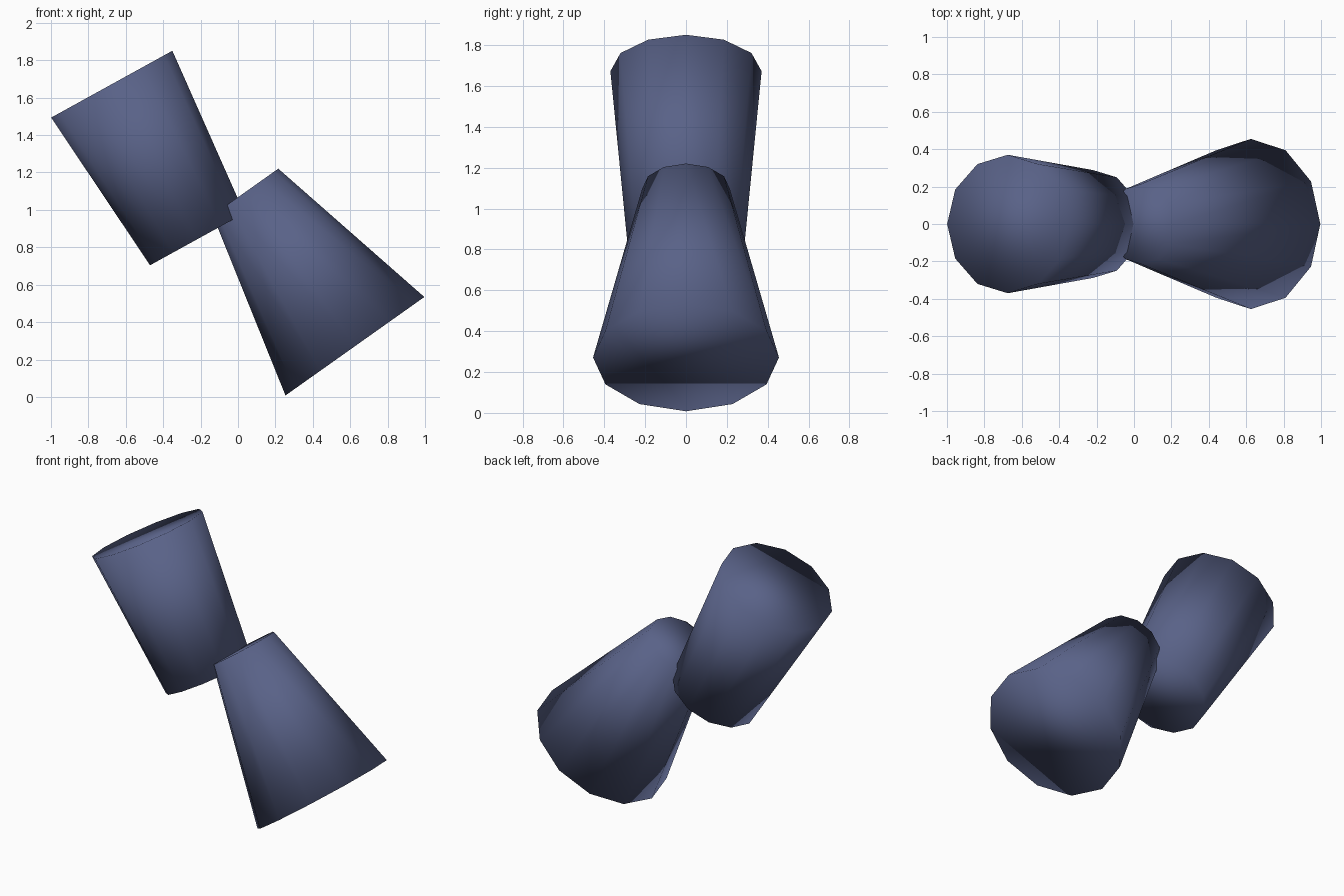
import bpy
from mathutils import Vector

cube = bpy.data.objects.get("Cube")
if cube:
    bpy.data.objects.remove(cube, do_unlink=True)

slate_blue = bpy.data.materials.new("slate_blue")
slate_blue.use_nodes = True
color = (0.10, 0.122, 0.245, 1)
slate_blue.diffuse_color = color
slate_blue.node_tree.nodes["Principled BSDF"].inputs["Base Color"].default_value = color


def tapered_barrel(name, low, high, low_radius, high_radius):
    """Closed twelve-sided tapered barrel between two centre points."""
    low, high = Vector(low), Vector(high)
    axis = high - low
    bpy.ops.mesh.primitive_cone_add(
        vertices=12, radius1=low_radius, radius2=high_radius,
        depth=axis.length, location=(low + high) / 2,
        # tilt about y only, so one corner lies in the xz plane
        rotation=(0, Vector((0, 0, 1)).rotation_difference(axis).to_euler().y, 0))
    barrel = bpy.context.object
    barrel.name = name
    barrel.data.materials.append(slate_blue)
    # soft shading runs over the rims as well
    bpy.ops.object.shade_smooth()
    return barrel


# Upper barrel, leaning to the right
tapered_barrel("upper_barrel", (-0.218, 0, 0.843), (-0.675, 0, 1.672), 0.288, 0.37)

# Lower flared barrel, overlapping its neighbour at the waist
tapered_barrel("lower_barrel", (0.625, 0, 0.271), (0.04, 0, 1.096), 0.455, 0.215)
